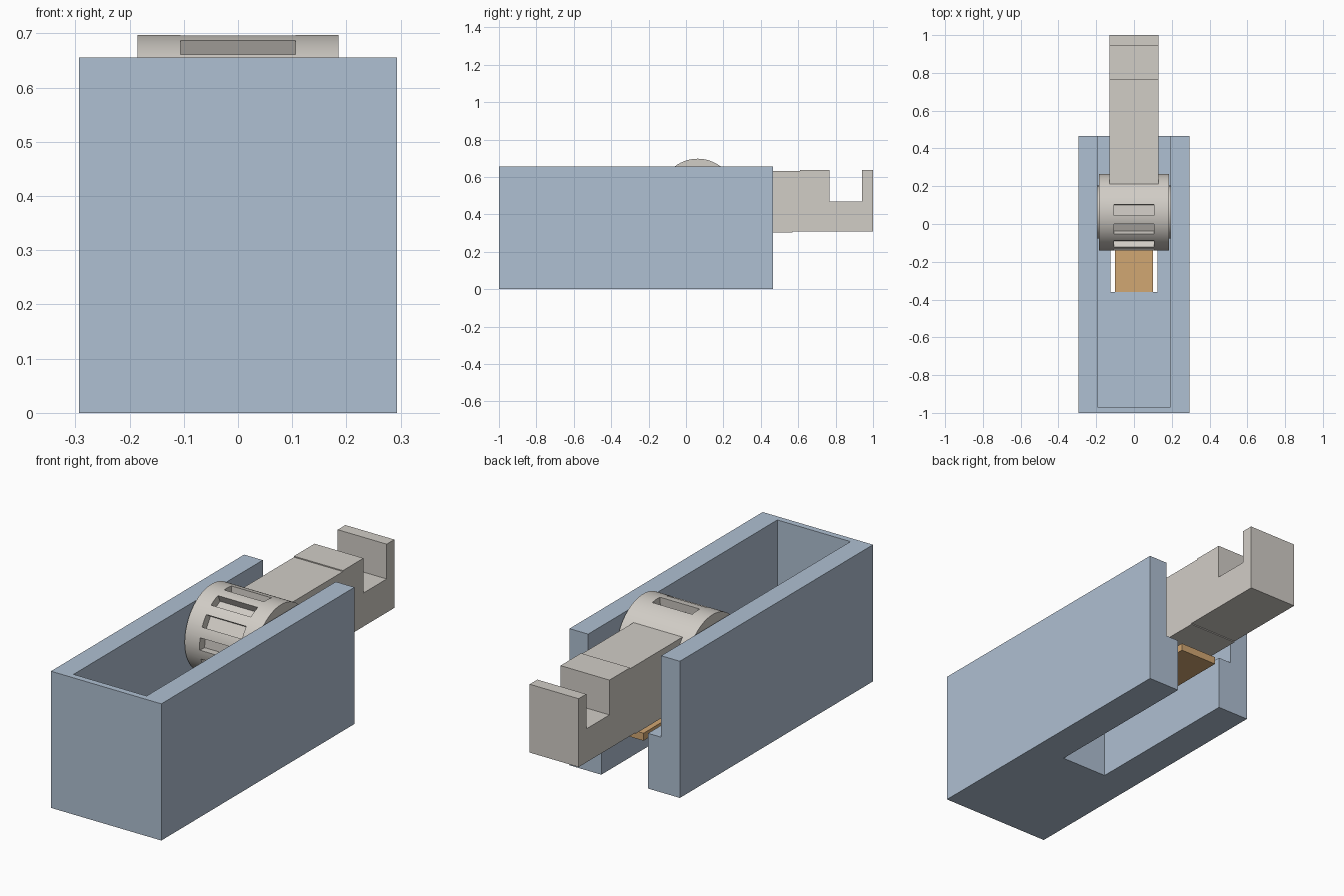
import bpy, bmesh, math
from mathutils import Matrix, Vector

if "Cube" in bpy.data.objects:
    bpy.data.objects.remove(bpy.data.objects["Cube"], do_unlink=True)


def material(name, rgb):
    m = bpy.data.materials.new(name)
    m.use_nodes = True
    m.diffuse_color = (*rgb, 1)
    m.node_tree.nodes["Principled BSDF"].inputs["Base Color"].default_value = (*rgb, 1)
    return m


BLUE = material("grey_blue", (0.43, 0.525, 0.645))
GREY = material("warm_grey", (0.64, 0.61, 0.565))
TAN = material("tan", (0.64, 0.385, 0.17))


def finish(name, bm, mat):
    bmesh.ops.recalc_face_normals(bm, faces=bm.faces)
    mesh = bpy.data.meshes.new(name)
    bm.to_mesh(mesh)
    bm.free()
    obj = bpy.data.objects.new(name, mesh)
    bpy.context.collection.objects.link(obj)
    mesh.materials.append(mat)
    return obj


def box(name, lo, hi, mat):
    lo, hi = Vector(lo), Vector(hi)
    bm = bmesh.new()
    move = Matrix.Translation((lo + hi) / 2) @ Matrix.Diagonal((*(hi - lo), 1))
    bmesh.ops.create_cube(bm, size=1, matrix=move)
    return finish(name, bm, mat)


def cylinder(name, radius, half_width, mat):
    bm = bmesh.new()
    move = Matrix.Translation(CENTRE) @ Matrix.Rotation(math.pi / 2, 4, "Y")
    bmesh.ops.create_cone(bm, cap_ends=True, segments=96, radius1=radius,
                          radius2=radius, depth=2 * half_width, matrix=move)
    return finish(name, bm, mat)


def select(obj):
    bpy.ops.object.select_all(action="DESELECT")
    obj.select_set(True)
    bpy.context.view_layer.objects.active = obj


def cut(obj, cutter):
    mod = obj.modifiers.new("cut", "BOOLEAN")
    mod.operation = "DIFFERENCE"
    mod.solver = "EXACT"
    mod.object = cutter
    select(obj)
    bpy.ops.object.modifier_apply(modifier=mod.name)
    bpy.data.objects.remove(cutter, do_unlink=True)


# Housing: open top and back, with a slot through the floor
housing = box("housing", (-0.293, -1, 0), (0.293, 0.465, 0.656), BLUE)
cut(housing, box("cavity", (-0.194, -0.97, 0.265), (0.194, 0.6, 0.8), BLUE))
cut(housing, box("floor_slot", (-0.124, -0.36, -0.1), (0.124, 0.6, 0.4), BLUE))

# Sliding plate inside the floor slot
box("slide_plate", (-0.1, -0.36, 0.223), (0.1, 0.465, 0.259), TAN)

# Drum with a fan of pockets across its top and front
CENTRE = Vector((0, 0.0625, 0.495))
RADIUS = 0.2025
drum = cylinder("drum", RADIUS, 0.185, GREY)
for i in range(6):
    pocket = box("pocket", (-0.106, -0.029, RADIUS - 0.04), (0.106, 0.029, RADIUS + 0.05), GREY)
    turn = Matrix.Rotation(math.radians(30 * i - 3.5), 4, "X")
    pocket.data.transform(Matrix.Translation(CENTRE) @ turn)
    cut(drum, pocket)
select(drum)
bpy.ops.object.shade_smooth_by_angle(angle=math.radians(30))

# Hub reaching the housing walls
hub = cylinder("drum_hub", 0.14, 0.194, GREY)
select(hub)
bpy.ops.object.shade_smooth_by_angle(angle=math.radians(30))

# Arm: side profile (y, z) with a hook notch, extruded across x
PROFILE = [(0.212, 0.304), (0.57, 0.304), (0.57, 0.309), (1, 0.309), (1, 0.637),
           (0.942, 0.637), (0.942, 0.47), (0.766, 0.47), (0.766, 0.637),
           (0.61, 0.637), (0.61, 0.632), (0.212, 0.632)]
bm = bmesh.new()
side = bm.faces.new([bm.verts.new((-0.13, y, z)) for y, z in PROFILE])
swept = bmesh.ops.extrude_face_region(bm, geom=[side])["geom"]
bmesh.ops.translate(bm, vec=(0.26, 0, 0),
                    verts=[v for v in swept if isinstance(v, bmesh.types.BMVert)])
finish("hook_arm", bm, GREY)
